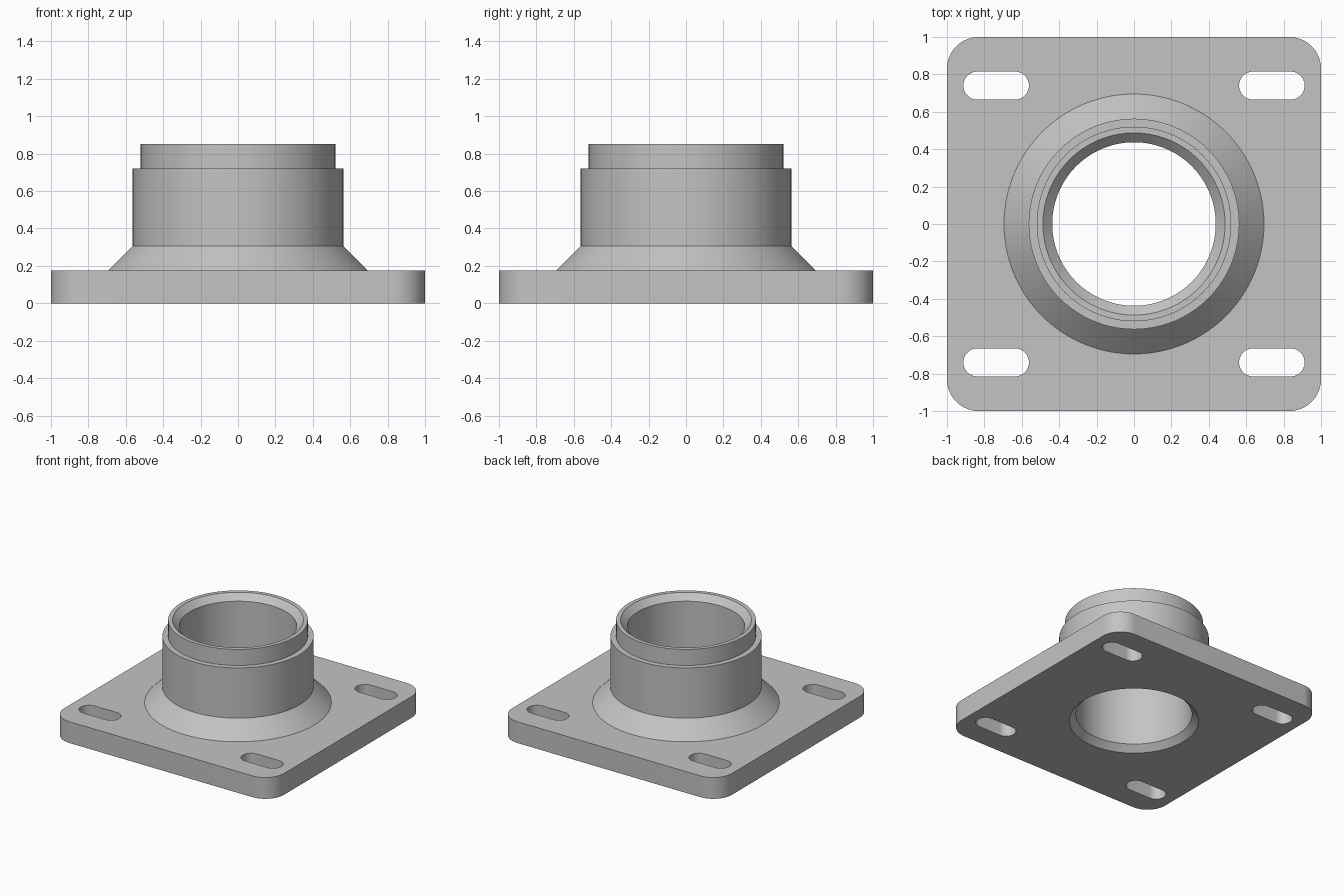
import bpy, bmesh, math

if "Cube" in bpy.data.objects:
    bpy.data.objects.remove(bpy.data.objects["Cube"])

SEG = 128
PLATE_TOP = 0.175


def new_object(name, bm):
    bmesh.ops.recalc_face_normals(bm, faces=bm.faces)
    mesh = bpy.data.meshes.new(name)
    bm.to_mesh(mesh)
    bm.free()
    obj = bpy.data.objects.new(name, mesh)
    bpy.context.collection.objects.link(obj)
    return obj


def lathe(name, profile):
    """Solid of revolution from (radius, z) pairs, capped at both ends."""
    bm = bmesh.new()
    rings = [[bm.verts.new((r * math.cos(2 * math.pi * i / SEG),
                            r * math.sin(2 * math.pi * i / SEG), z))
              for i in range(SEG)] for r, z in profile]
    for a, b in zip(rings, rings[1:]):
        for i in range(SEG):
            j = (i + 1) % SEG
            bm.faces.new((a[i], a[j], b[j], b[i]))
    bm.faces.new(rings[0])
    bm.faces.new(rings[-1])
    return new_object(name, bm)


def rounded_block(name, cx, cy, hx, hy, r, z0, z1, n=16):
    """Upright block with rounded corners; a slot when r equals hy."""
    pts = []
    for k, (sx, sy) in enumerate(((1, 1), (-1, 1), (-1, -1), (1, -1))):
        for i in range(n + 1):
            a = math.pi / 2 * (k + i / n)
            pts.append((cx + sx * (hx - r) + r * math.cos(a),
                        cy + sy * (hy - r) + r * math.sin(a)))
    bm = bmesh.new()
    face = bm.faces.new([bm.verts.new((x, y, z0)) for x, y in pts])
    top = bmesh.ops.extrude_face_region(bm, geom=[face])["geom"]
    bmesh.ops.translate(bm, vec=(0, 0, z1 - z0),
                        verts=[v for v in top if isinstance(v, bmesh.types.BMVert)])
    bmesh.ops.remove_doubles(bm, verts=bm.verts, dist=1e-5)
    return new_object(name, bm)


def combine(target, other, operation):
    mod = target.modifiers.new(operation.title(), 'BOOLEAN')
    mod.operation, mod.solver, mod.object = operation, 'EXACT', other
    bpy.context.view_layer.objects.active = target
    bpy.ops.object.modifier_apply(modifier=mod.name)
    bpy.data.objects.remove(other)


# Square mounting plate with rounded corners
flange = rounded_block("flange_hub", 0, 0, 1, 1, 0.17, 0, PLATE_TOP)

# Conical foot, tube and stepped spigot
hub = lathe("hub", [(0.695, 0.08), (0.695, PLATE_TOP), (0.563, 0.307),
                    (0.563, 0.72), (0.52, 0.72), (0.52, 0.852)])
combine(flange, hub, 'UNION')

# Through bore, chamfered at both mouths
bore = lathe("bore_cutter", [(0.537, -0.05), (0.437, 0.05),
                             (0.437, 0.802), (0.537, 0.902)])
combine(flange, bore, 'DIFFERENCE')

# Four bolt slots
for sx in (-1, 1):
    for sy in (-1, 1):
        slot = rounded_block("slot_cutter", sx * 0.737, sy * 0.74,
                             0.175, 0.075, 0.0749, -0.1, 0.3)
        combine(flange, slot, 'DIFFERENCE')

# Plain grey finish
grey = bpy.data.materials.new("grey_metal")
grey.diffuse_color = (0.55, 0.55, 0.55, 1)
grey.use_nodes = True
grey.node_tree.nodes["Principled BSDF"].inputs["Base Color"].default_value = grey.diffuse_color
flange.data.materials.clear()
flange.data.materials.append(grey)
for p in flange.data.polygons:
    p.material_index = 0

bpy.ops.object.select_all(action='DESELECT')
flange.select_set(True)
bpy.context.view_layer.objects.active = flange
bpy.ops.object.shade_smooth_by_angle(angle=math.radians(30))
